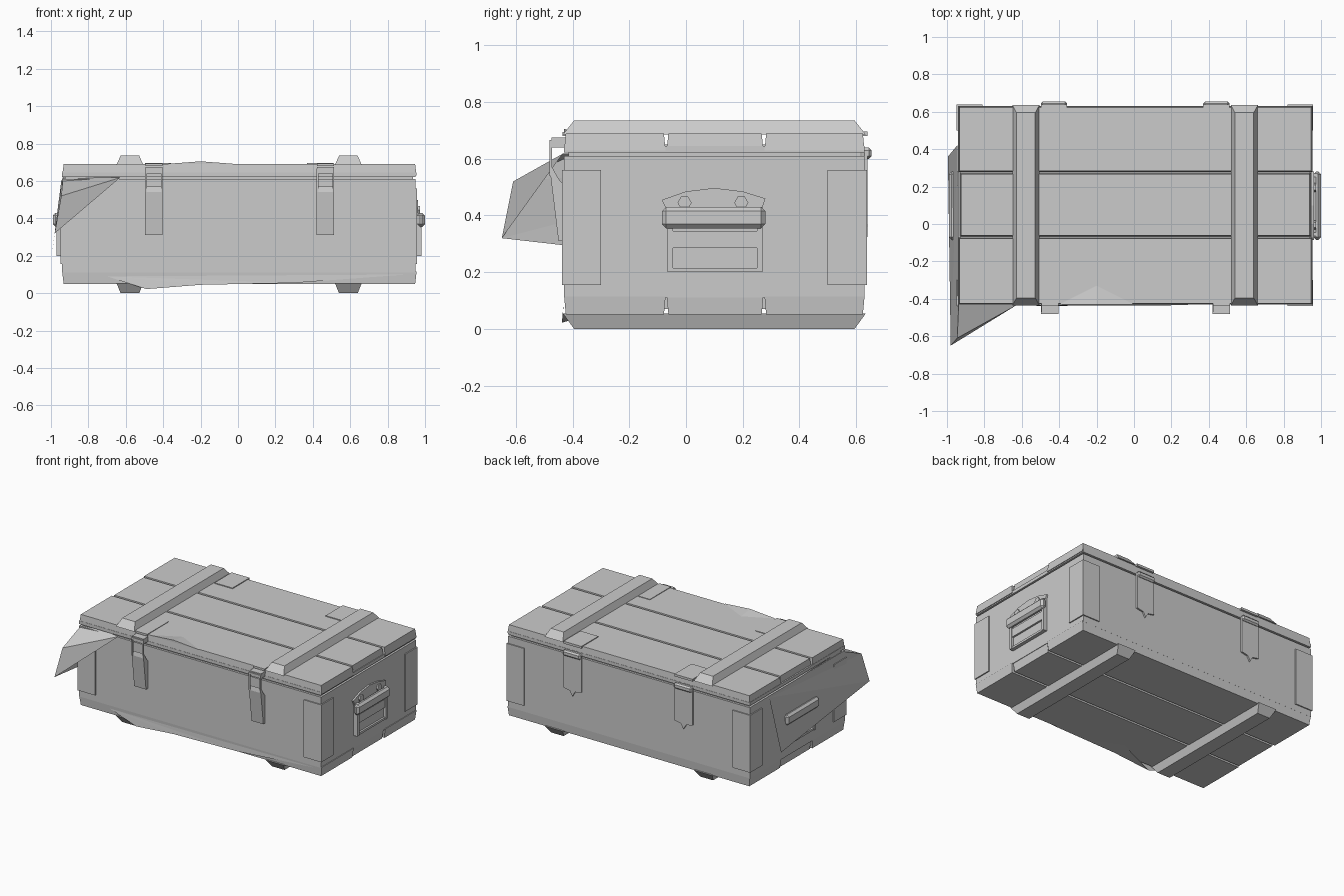
import bpy, bmesh, math
from mathutils import Vector

if "Cube" in bpy.data.objects:
    bpy.data.objects.remove(bpy.data.objects["Cube"])


def mesh_obj(name, verts, faces, fix=True):
    me = bpy.data.meshes.new(name)
    me.from_pydata([Vector(v) for v in verts], [], faces)
    if fix:
        bm = bmesh.new()
        bm.from_mesh(me)
        bmesh.ops.recalc_face_normals(bm, faces=bm.faces)
        bm.to_mesh(me)
        bm.free()
    ob = bpy.data.objects.new(name, me)
    bpy.context.collection.objects.link(ob)
    return ob


def frustum(name, lo, hi, top_in=(0, 0), bot_in=(0, 0), bevel=0):
    """Box between two corners, with top or bottom optionally inset."""
    v = []
    for z, (ix, iy) in ((lo[2], bot_in), (hi[2], top_in)):
        v += [(lo[0] + ix, lo[1] + iy, z), (hi[0] - ix, lo[1] + iy, z),
              (hi[0] - ix, hi[1] - iy, z), (lo[0] + ix, hi[1] - iy, z)]
    f = [(0, 1, 2, 3), (4, 5, 6, 7)] + [(i, (i + 1) % 4, (i + 1) % 4 + 4, i + 4) for i in range(4)]
    ob = mesh_obj(name, v, f)
    if bevel:
        m = ob.modifiers.new("bevel", "BEVEL")
        m.width, m.segments = bevel, 1
    return ob


def prism(name, pts, axis, a, b):
    """Extrude a 2D outline along x or y (axis 0 or 1)."""
    def put(p, t):
        return (t, p[0], p[1]) if axis == 0 else (p[0], t, p[1])
    n = len(pts)
    v = [put(p, a) for p in pts] + [put(p, b) for p in pts]
    f = [tuple(range(n)), tuple(range(n, 2 * n))]
    f += [(i, (i + 1) % n, (i + 1) % n + n, i + n) for i in range(n)]
    return mesh_obj(name, v, f)


X0, X1, Y0, Y1 = -0.94, 0.95, -0.43, 0.63

# Body and the recessed seams above and below it
frustum("body", (X0, Y0, 0.11), (X1, Y1, 0.61))
frustum("lid_seam", (X0 + .015, Y0 + .015, 0.6), (X1 - .015, Y1 - .015, 0.65))
frustum("lid_rim", (X0, Y0, 0.622), (X1, Y1, 0.645))
frustum("base_core", (X0 + .015, Y0 + .015, 0.07), (X1 - .015, Y1 - .015, 0.13))

# Three planks each for the lid and the base
for i, (a, b) in enumerate(((Y0, -0.072), (-0.068, 0.273), (0.277, Y1))):
    off = 0.008 if i == 1 else 0
    frustum(f"lid_plank_{i}", (X0 + off, a, 0.63), (X1 + .005 - off, b, 0.69), top_in=(.008, .006))
    frustum(f"base_plank_{i}", (X0 + off, a, 0.05), (X1 + .005 - off, b, 0.115), bot_in=(.008, .006))

# Cross battens on the lid and runners below
for s, cx in (("left", -0.578), ("right", 0.59)):
    frustum(f"lid_batten_{s}", (cx - .072, Y0 - .005, 0.685), (cx + .072, Y1 + .005, 0.735),
            top_in=(.022, .04))
    frustum(f"base_runner_{s}", (cx - .072, Y0 - .005, 0.0), (cx + .072, Y1 + .005, 0.055),
            bot_in=(.022, .04))

# Corner plates wrapping each vertical edge
w, t = 0.13, 0.008
for xs, cx in ((1, X0), (-1, X1)):
    for ys, cy in ((1, Y0), (-1, Y1)):
        out = [(-t, -t), (w, -t), (w, t), (t, t), (t, w), (-t, w)]
        pts = [(cx + xs * p, cy + ys * q) for p, q in out]
        v = [(p, q, z) for z in (0.155, 0.56) for p, q in pts]
        f = [tuple(range(6)), tuple(range(6, 12))]
        f += [(i, (i + 1) % 6, (i + 1) % 6 + 6, i + 6) for i in range(6)]
        mesh_obj("corner_plate", v, f)

# Front latches: sloping lever, two link wires and a lid catch
for cx in (-0.45, 0.467):
    prism("latch_lever", [(-.425, .31), (-.45, .31), (-.478, .54), (-.472, .57), (-.45, .53), (-.425, .50)],
          0, cx - .046, cx + .046)
    for s in (-1, 1):
        x = cx + s * .042
        frustum("latch_link", (x - .005, -.482, .54), (x + .005, -.472, .665))
    frustum("latch_link_bar", (cx - .047, -.482, .655), (cx + .047, -.47, .667))
    frustum("latch_catch", (cx - .045, -.475, .64), (cx + .045, -.42, .675))
    frustum("latch_strap", (cx - .045, -.435, .68), (cx + .045, -.2, .694))

# Rear hinges: lid strap, knuckle and a hanging plate with a pointed tip
for cx in (-0.428, 0.44):
    h = 0.07
    frustum("hinge_strap", (cx - h, .45, .68), (cx + h, .64, .696))
    frustum("hinge_knuckle", (cx - h, .62, .60), (cx + h, .655, .64), bevel=.01)
    prism("hinge_plate", [(cx - h, .61), (cx - h, .37), (cx - .02, .36), (cx, .325),
                          (cx + .02, .36), (cx + h, .37), (cx + h, .61)], 1, .62, .641)

# Side handles: arched back plate, lower frame, grip and arms
for s, cx in ((1, X1), (-1, X0)):
    def X(d):
        return cx + s * d

    def hbox(name, d0, d1, y0, y1, z0, z1, bevel=0):
        a, b = sorted((X(d0), X(d1)))
        return frustum(name, (a, y0, z0), (b, y1, z1), bevel=bevel)

    prism("handle_back_plate", [(-.06, .40), (-.085, .455), (0, .485), (.1, .497), (.2, .485),
                                (.28, .46), (.26, .40)], 0, X(-.01), X(.012))
    hbox("handle_mount", -.01, .012, -.06, .265, .20, .40)
    hbox("handle_bottom_rail", 0, .025, -.065, .27, .20, .215)
    hbox("handle_middle_rail", 0, .025, -.065, .27, .285, .345)
    for y in (-.065, .25):
        hbox("handle_arm", 0, .03, y, y + .02, .20, .43)
    hbox("handle_grip", .008, .05, -.085, .28, .355, .43, bevel=.015)
    for y in (-.005, .195):
        prism("handle_rivet", [(y + .025 * math.cos(k * math.pi / 3), .445 + .025 * math.sin(k * math.pi / 3))
                               for k in range(6)], 0, X(0), X(.022))

# Bent sheet torn loose on the left end
mesh_obj("torn_sheet",
         [(-.945, .42, .60), (-.995, .36, .205), (-.98, -.65, .32), (-.945, -.61, .52),
          (-.935, -.38, .622), (-.63, -.435, .618)],
         [(0, 1, 2), (0, 2, 3), (0, 3, 4), (4, 3, 5), (3, 2, 5)], fix=True)

# Sagging lip along the bottom front edge and lifted lip along the lid
mesh_obj("sagging_lip",
         [(-.7, Y0 - .002, .09), (-.49, Y0 - .008, .022), (-.2, Y0 - .006, .045),
          (.3, Y0 - .004, .055), (.9, Y0 - .002, .1), (-.2, Y0 + .1, .05)],
         [(0, 1, 2), (0, 2, 3), (0, 3, 4), (1, 5, 2), (2, 5, 3)])
mesh_obj("lifted_lip", [(-.4, Y0, .69), (-.2, Y0, .705), (0, Y0, .69), (-.2, Y0 + .1, .691)],
         [(0, 1, 2), (0, 3, 1), (1, 3, 2)])
